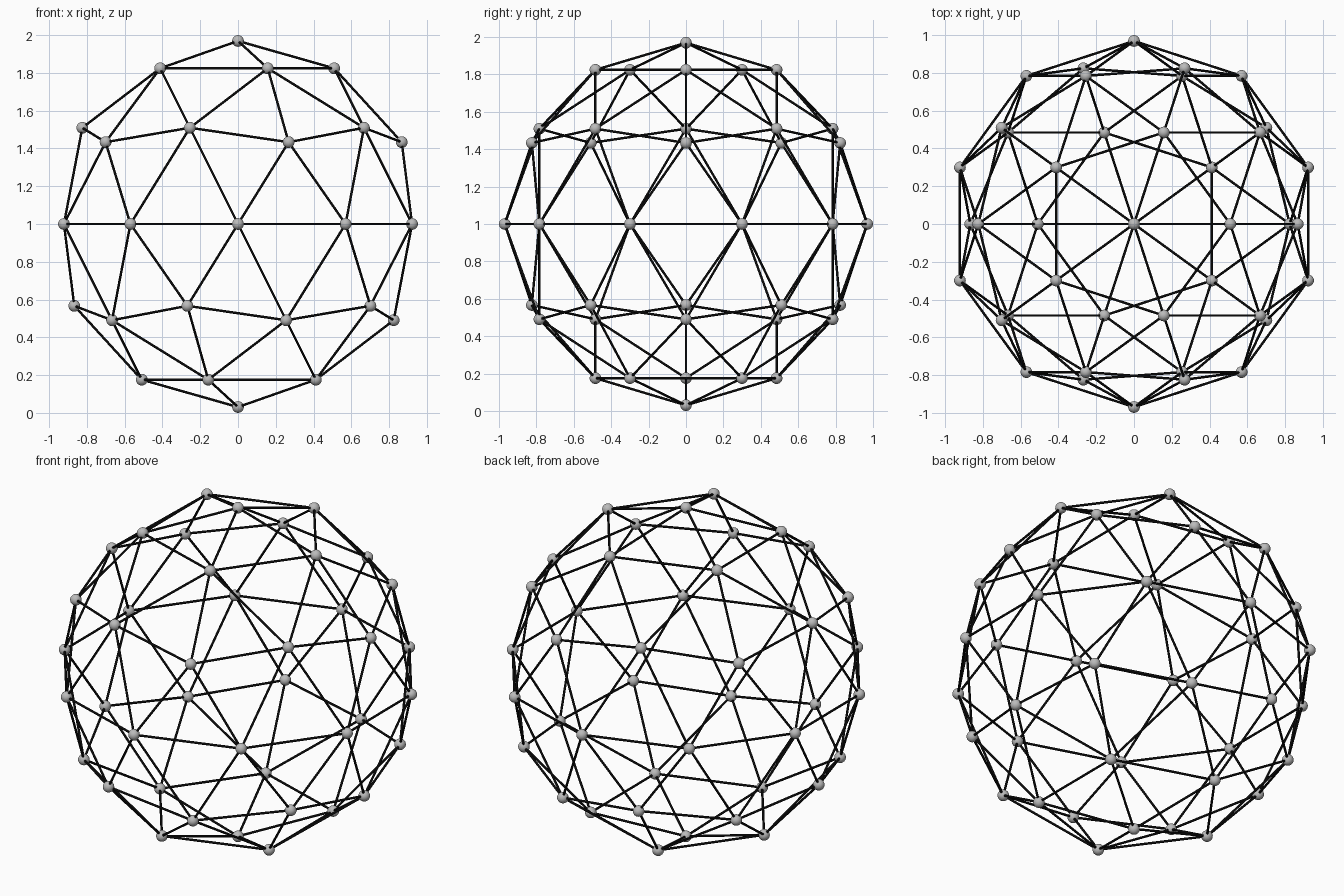
import bpy, bmesh, math
from mathutils import Vector

if "Cube" in bpy.data.objects:
    bpy.data.objects.remove(bpy.data.objects["Cube"])

BALL = 0.031          # joint radius
R = 1.0 - BALL        # sphere radius through the joints
STRUT = 0.0065        # strut radius
CENTRE = Vector((0, 0, 1))


def material(name, rgb):
    m = bpy.data.materials.new(name)
    m.diffuse_color = (*rgb, 1)
    m.use_nodes = True
    m.node_tree.nodes["Principled BSDF"].inputs["Base Color"].default_value = m.diffuse_color
    return m


black = material("black", (0.003, 0.003, 0.003))
grey = material("light grey", (0.5, 0.5, 0.5))


def polar(angle, z):
    a, r = math.radians(angle), math.sqrt(1 - z * z)
    return Vector((r * math.cos(a), r * math.sin(a), z))


# Icosahedron corners, pole up
h = 1 / math.sqrt(5)
corners = [Vector((0, 0, 1)), Vector((0, 0, -1))]
for k in range(5):
    corners += [polar(72 * k, h), polar(72 * k + 36, -h)]


def pairs(points, limit):
    return [(a, b) for i, a in enumerate(points) for b in points[i + 1:]
            if (a - b).length < limit]


# Split each edge once and push the midpoints out to the sphere
joints = corners + [(a + b).normalized() for a, b in pairs(corners, 1.1)]
edges = pairs(joints, 0.7)


def make_object(name, bm, mat):
    me = bpy.data.meshes.new(name)
    bm.to_mesh(me)
    bm.free()
    me.materials.append(mat)
    me.shade_smooth()
    ob = bpy.data.objects.new(name, me)
    bpy.context.collection.objects.link(ob)
    return ob


# Ball joints
bm = bmesh.new()
for p in joints:
    new = bmesh.ops.create_uvsphere(bm, u_segments=24, v_segments=16, radius=BALL)
    bmesh.ops.translate(bm, verts=new["verts"], vec=CENTRE + p * R)
make_object("ball_joints", bm, grey)

# Straight struts between neighbouring joints
bm = bmesh.new()
for a, b in edges:
    d = (b - a) * R
    new = bmesh.ops.create_cone(bm, cap_ends=False, segments=12, radius1=STRUT,
                                radius2=STRUT, depth=d.length)
    m = d.to_track_quat('Z', 'Y').to_matrix().to_4x4()
    m.translation = CENTRE + (a + b) * R / 2
    bmesh.ops.transform(bm, matrix=m, verts=new["verts"])
make_object("struts", bm, black)
